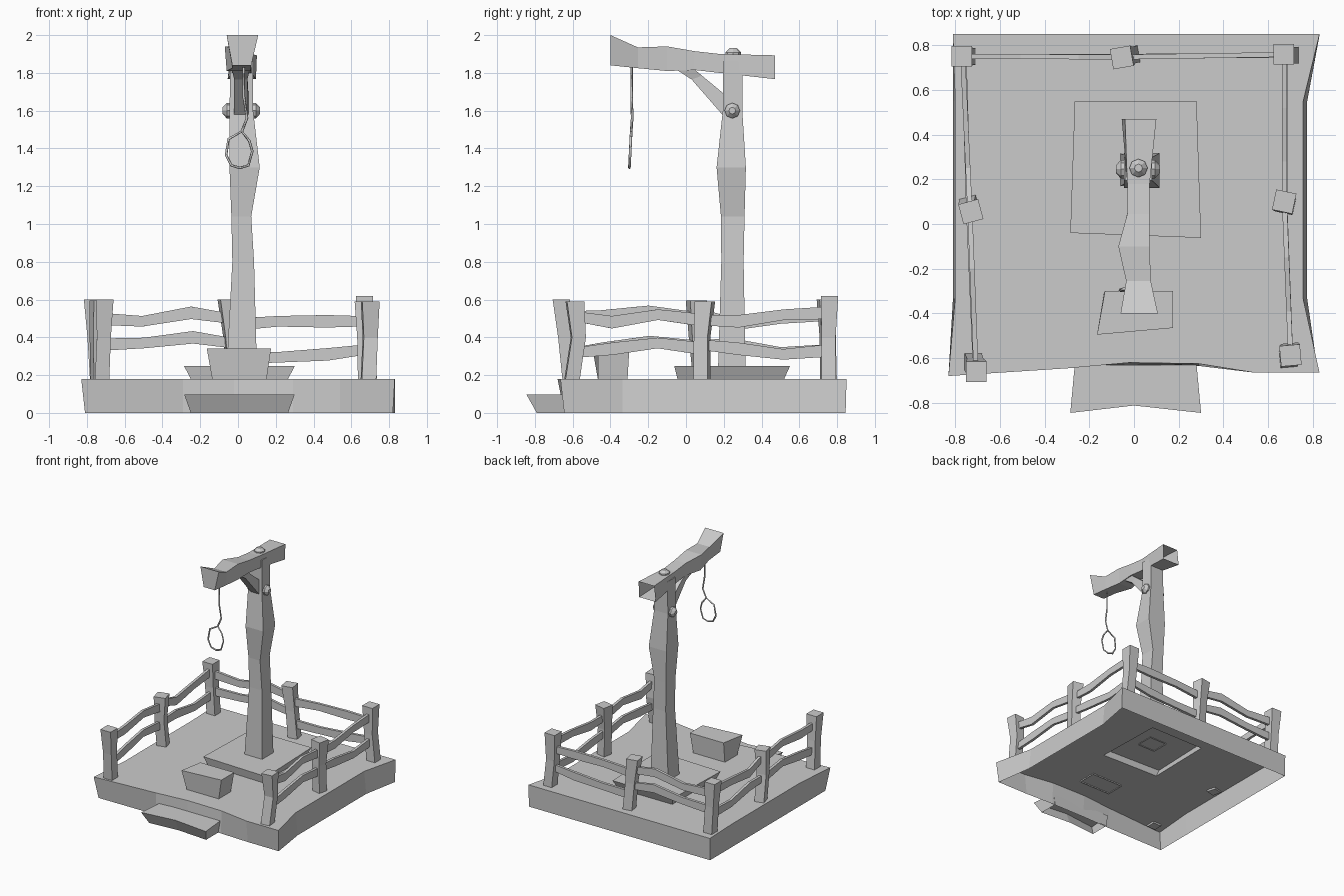
import bpy, bmesh, math
from mathutils import Vector, Matrix

if "Cube" in bpy.data.objects:
    bpy.data.objects.remove(bpy.data.objects["Cube"])


def finish(name, bm):
    bmesh.ops.recalc_face_normals(bm, faces=bm.faces)
    me = bpy.data.meshes.new(name)
    bm.to_mesh(me)
    bm.free()
    ob = bpy.data.objects.new(name, me)
    bpy.context.collection.objects.link(ob)
    return ob


def loft(name, rings, start=True, end=True):
    """Skin a list of equal-length point rings, with optional caps."""
    bm = bmesh.new()
    vs = [[bm.verts.new(p) for p in r] for r in rings]
    n = len(vs[0])
    for a, b in zip(vs, vs[1:]):
        for i in range(n):
            j = (i + 1) % n
            bm.faces.new((a[i], a[j], b[j], b[i]))
    if start:
        bm.faces.new(vs[0][::-1])
    if end:
        bm.faces.new(vs[-1])
    return finish(name, bm)


def rect(x0, x1, y0, y1, z):
    return [(x0, y0, z), (x1, y0, z), (x1, y1, z), (x0, y1, z)]


def at_z(pts, z):
    return [(x, y, z) for x, y in pts]


# platform: open-bottomed shell, deck has an opening under the plinth
deck = [(-.83, -.68), (-.29, -.645), (-.02, -.62), (.29, -.625), (.54, -.665), (.83, -.665),
        (.757, -.335), (.757, .55), (.83, .85), (-.81, .85), (-.80, .55), (-.80, -.335)]
foot = [(-.81, -.645), (-.29, -.642), (-.02, -.635), (.29, -.635), (.54, -.645), (.82, -.645),
        (.775, -.335), (.775, .55), (.83, .845), (-.81, .845), (-.81, .55), (-.81, -.335)]
loft("platform_sides", [at_z(foot, 0), at_z(deck, .18)], False, False)
plinth_foot = [(-.25, -.03), (.265, -.045), (.25, .52), (-.24, .52)]
plinth_top = [(-.285, -.04), (.30, -.062), (.28, .55), (-.265, .55)]
bm = bmesh.new()
for loop in (deck, plinth_foot):
    v = [bm.verts.new(p) for p in at_z(loop, .18)]
    for i in range(len(v)):
        bm.edges.new((v[i - 1], v[i]))
bmesh.ops.triangle_fill(bm, use_beauty=True, use_dissolve=False, edges=bm.edges[:], normal=(0, 0, 1))
finish("platform_deck", bm)

# plinth, block and front step
loft("plinth", [at_z(plinth_foot, .18), at_z(plinth_top, .247)], False)
loft("block", [rect(-.135, .15, -.465, -.31, .17),
               at_z([(-.165, -.495), (.175, -.465), (.175, -.30), (-.13, -.30)], .34)], False)
loft("front_step", [at_z([(-.25, -.79), (0, -.77), (.265, -.79), (.265, -.63), (-.25, -.63)], 0),
                    at_z([(-.285, -.845), (0, -.812), (.30, -.845), (.28, -.63), (-.265, -.63)], .098)],
     False)

# main post
loft("main_post", [rect(*r) for r in (
    (-.06, .10, .17, .315, .24), (-.03, .085, .187, .305, .80), (-.035, .07, .185, .31, 1.04),
    (-.045, .115, .162, .317, 1.30), (-.045, .08, .195, .298, 1.60), (-.04, .08, .195, .30, 1.86))], False)

# top beam: y, z low, z high, bottom x pair, top x pair; open at the back
beam = [(-.40, 1.84, 2.0, -.03, .07, -.06, .107), (-.255, 1.825, 1.935, -.03, .07, -.035, .075),
        (-.10, 1.81, 1.94, -.06, .065, -.07, .07), (.045, 1.815, 1.915, -.03, .07, -.03, .07),
        (.18, 1.80, 1.90, -.03, .07, -.03, .07), (.47, 1.767, 1.893, -.055, .095, -.04, .10)]
loft("top_beam", [[(a, y, zl), (b, y, zl), (d, y, zh), (c, y, zh)]
                  for y, zl, zh, a, b, c, d in beam], True, False)

# diagonal brace: lower edge (y, z), upper edge (y, z), x pair
brace = [(.20, 1.57, .20, 1.69, -.02, .055), (.03, 1.765, .085, 1.785, -.02, .05),
         (-.07, 1.83, .03, 1.83, -.035, .065)]
loft("brace", [[(a, yl, zl), (b, yl, zl), (b, yh, zh), (a, yh, zh)]
               for yl, zl, yh, zh, a, b in brace])


# eight-sided domed bolts
def bolt(name, loc, rot):
    rings = [[(r * math.cos(i * math.pi / 4), r * math.sin(i * math.pi / 4), z) for i in range(8)]
             for r, z in ((.041, -.015), (.041, .014), (.018, .036))]
    ob = loft(name, rings, False)
    ob.matrix_world = Matrix.Translation(loc) @ Matrix.Rotation(rot, 4, 'Y')


bolt("bolt_top", (.02, .25, 1.895), 0)
bolt("bolt_right", (.08, .245, 1.60), math.pi / 2)
bolt("bolt_left", (-.045, .245, 1.60), -math.pi / 2)


# rope and loop
def rope(name, pts, cyclic):
    cu = bpy.data.curves.new(name, 'CURVE')
    cu.dimensions = '3D'
    cu.bevel_depth = .007
    cu.bevel_resolution = 0
    cu.use_fill_caps = True
    sp = cu.splines.new('POLY')
    sp.points.add(len(pts) - 1)
    for p, co in zip(sp.points, pts):
        p.co = (*co, 1)
    sp.use_cyclic_u = cyclic
    bpy.context.collection.objects.link(bpy.data.objects.new(name, cu))


rope("rope", [(.03, -.288, 1.85), (.03, -.288, 1.68), (.048, -.285, 1.56), (.02, -.29, 1.49)], False)
rope("rope_loop", [(x, -.29 - (1.49 - z) * .05, z) for x, z in (
    (.02, 1.49), (-.05, 1.45), (-.063, 1.365), (-.035, 1.31), (.01, 1.297),
    (.055, 1.31), (.076, 1.385), (.06, 1.44))], True)

# fence posts: base xy, middle xy, top xy, top z, twist in degrees
posts = {
    "back_left": ((-.745, .75), (-.76, .75), (-.77, .75), .60, 0),
    "back_middle": ((-.015, .755), (-.035, .75), (-.055, .745), .60, 10),
    "back_right": ((.70, .755), (.675, .755), (.67, .76), .62, 0),
    "left_middle": ((-.735, .085), (-.74, .06), (-.73, .055), .595, 15),
    "front_left": ((-.72, -.615), (-.71, -.64), (-.705, -.66), .60, 0),
    "right_middle": ((.68, .085), (.675, .085), (.672, .10), .59, -12),
    "front_right": ((.69, -.605), (.70, -.57), (.70, -.588), .59, 5)}
for name, (b, m, t, h, twist) in posts.items():
    rings = []
    for (cx, cy), z, r in ((b, .165, .038), (m, .40, .037), (t, h, .046)):
        a = [math.radians(twist + 225 + 90 * i) for i in range(4)]
        rings.append([(cx + r * 1.414 * math.cos(q), cy + r * 1.414 * math.sin(q), z) for q in a])
    loft("fence_post_" + name, rings)

# fence rails: centre heights at four stations, lower then upper rail
rails = {
    ("back_left", "back_middle"): ((.36, .37, .40, .37), (.50, .485, .53, .50)),
    ("back_middle", "back_right"): ((.29, .295, .31, .335), (.465, .485, .485, .485)),
    ("back_left", "left_middle"): ((.33, .32, .36, .36), (.52, .50, .47, .53)),
    ("left_middle", "front_left"): ((.35, .38, .34, .31), (.50, .54, .51, .51)),
    ("back_right", "right_middle"): ((.33, .31, .34, .36), (.53, .52, .485, .49)),
    ("right_middle", "front_right"): ((.34, .37, .34, .32), (.49, .52, .48, .51))}
for (p, q), pair in rails.items():
    for k, heights in enumerate(pair):
        c = 1 if k == 0 else 1.6
        mid_a, mid_b = (Vector((*posts[e][1], 0)) * (2 - c) + Vector((*posts[e][2], 0)) * (c - 1)
                        for e in (p, q))
        d = (mid_b - mid_a).normalized()
        side = Vector((-d.y, d.x, 0)) * .011
        rings = []
        for f, z, hh in zip((0, .36, .72, 1), heights, (.033, .028, .033, .027)):
            o = mid_a.lerp(mid_b, f)
            up, dn = Vector((0, 0, z + hh)), Vector((0, 0, z - hh))
            rings.append([o - side + dn, o + side + dn, o + side + up, o - side + up])
        loft(f"fence_rail_{p}_to_{q}_{'lower' if k == 0 else 'upper'}", rings)
